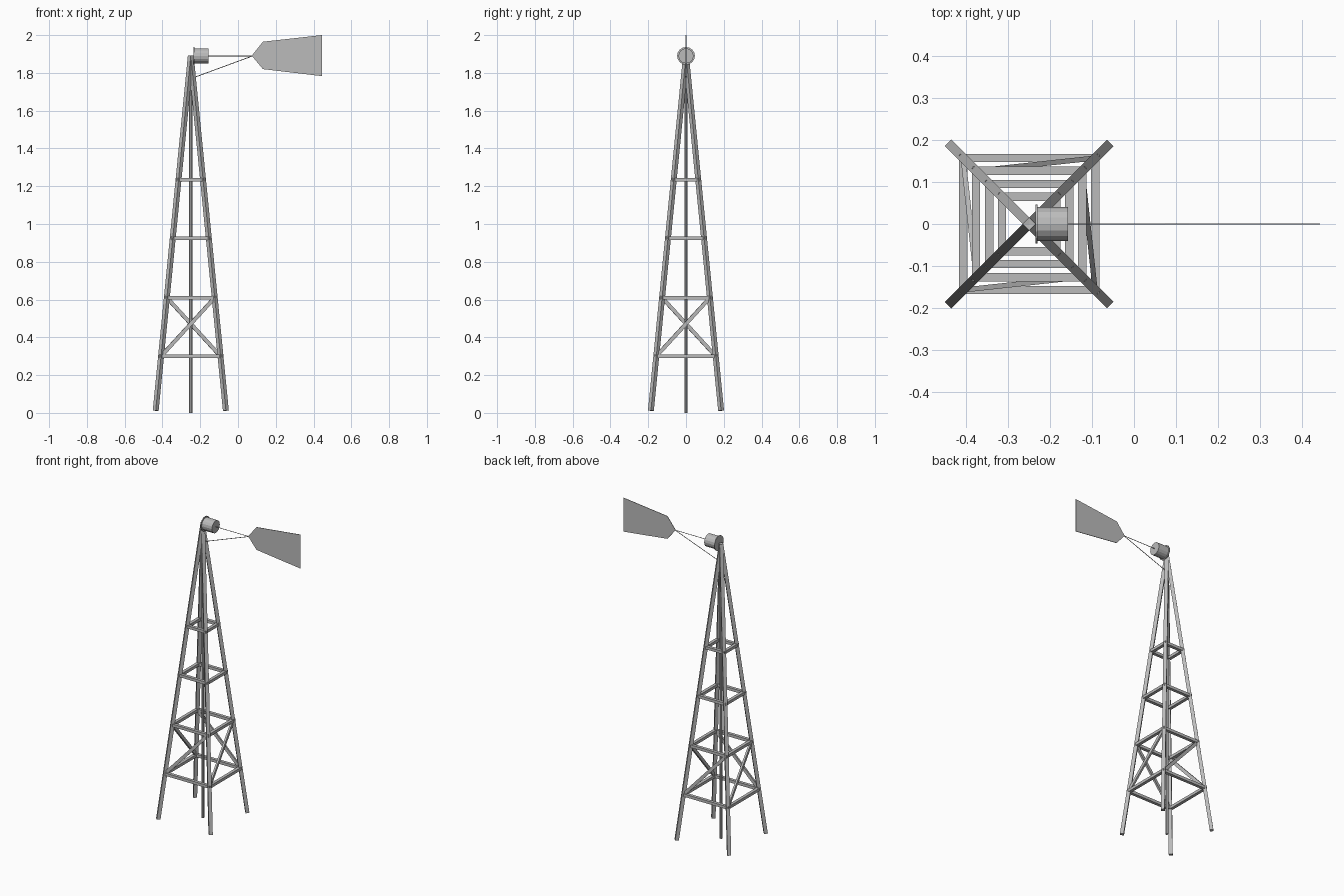
import bpy, bmesh, math
from mathutils import Vector, Matrix

cube = bpy.data.objects.get("Cube")
if cube:
    bpy.data.objects.remove(cube, do_unlink=True)

steel = bpy.data.materials.new("galvanised_grey")
steel.use_nodes = True
GREY = (0.5, 0.5, 0.5, 1)
steel.diffuse_color = GREY
steel.node_tree.nodes["Principled BSDF"].inputs["Base Color"].default_value = GREY

CX, APEX, SPREAD = -0.25, 1.89, 0.187   # tower axis, apex height, foot offset


def finish(name, bm):
    bmesh.ops.recalc_face_normals(bm, faces=bm.faces)
    mesh = bpy.data.meshes.new(name)
    bm.to_mesh(mesh)
    bm.free()
    mesh.materials.append(steel)
    obj = bpy.data.objects.new(name, mesh)
    bpy.context.collection.objects.link(obj)
    return obj


def frame(a, b):
    """Matrix whose z runs from a to b and whose x stays level."""
    d = (b - a).normalized()
    side = d.cross(Vector((0, 0, 1)))
    side = side.normalized() if side.length > 1e-4 else Vector((1, 0, 0))
    rot = Matrix((side, d.cross(side), d)).transposed().to_4x4()
    return Matrix.Translation((a + b) / 2) @ rot


def beam(name, a, b, width, depth):
    a, b = Vector(a), Vector(b)
    bm = bmesh.new()
    size = Matrix.Diagonal((width, depth, (b - a).length, 1))
    bmesh.ops.create_cube(bm, size=1, matrix=frame(a, b) @ size)
    return finish(name, bm)


def rod(name, a, b, radius, sides):
    a, b = Vector(a), Vector(b)
    bm = bmesh.new()
    bmesh.ops.create_cone(bm, cap_ends=True, segments=sides, radius1=radius,
                          radius2=radius, depth=(b - a).length, matrix=frame(a, b))
    return finish(name, bm)


def corner(i, z):
    """Point on leg i at height z."""
    r = SPREAD * (1 - z / APEX)
    angle = math.radians(225 + 90 * i)
    return Vector((CX + r * math.sqrt(2) * math.cos(angle),
                   r * math.sqrt(2) * math.sin(angle), z))


# Tower: legs, level rails and one diagonal brace on each side
LEVELS = (0.30, 0.61, 0.925, 1.235)
for i in range(4):
    beam(f"leg_{i + 1}", corner(i, 0.012), corner(i, APEX), 0.022, 0.022)
    for n, z in enumerate(LEVELS):
        a, b = corner(i, z), corner(i + 1, z)
        over = (b - a).normalized() * 0.008
        beam(f"rail_{n + 1}_{i + 1}", a - over, b + over, 0.02, 0.018)
    beam(f"brace_{i + 1}", corner(i, LEVELS[0]), corner(i + 1, LEVELS[1]), 0.012, 0.02)

# Pump pole down the middle
rod("pump_pole", (CX, 0, 0), (CX, 0, APEX), 0.009, 8)

# Gear housing with its front flange
hub = rod("gear_housing", (-0.23, 0, APEX), (-0.157, 0, APEX), 0.04, 16)
rod("housing_flange", (-0.235, 0, APEX), (-0.23, 0, APEX), 0.047, 16)

# Tail rods
rod("tail_rod_upper", (-0.16, 0, APEX), (0.078, 0, APEX), 0.002, 6)
rod("tail_rod_lower", (-0.235, 0, 1.775), (0.078, 0, APEX), 0.002, 6)

# Tail vane
bm = bmesh.new()
outline = [(0.073, 1.891), (0.132, 1.82), (0.444, 1.783), (0.444, 2.0), (0.132, 1.965)]
face = bm.faces.new([bm.verts.new((x, -0.0015, z)) for x, z in outline])
new = bmesh.ops.extrude_face_region(bm, geom=[face])["geom"]
bmesh.ops.translate(bm, vec=(0, 0.003, 0),
                    verts=[v for v in new if isinstance(v, bmesh.types.BMVert)])
finish("tail_vane", bm)
